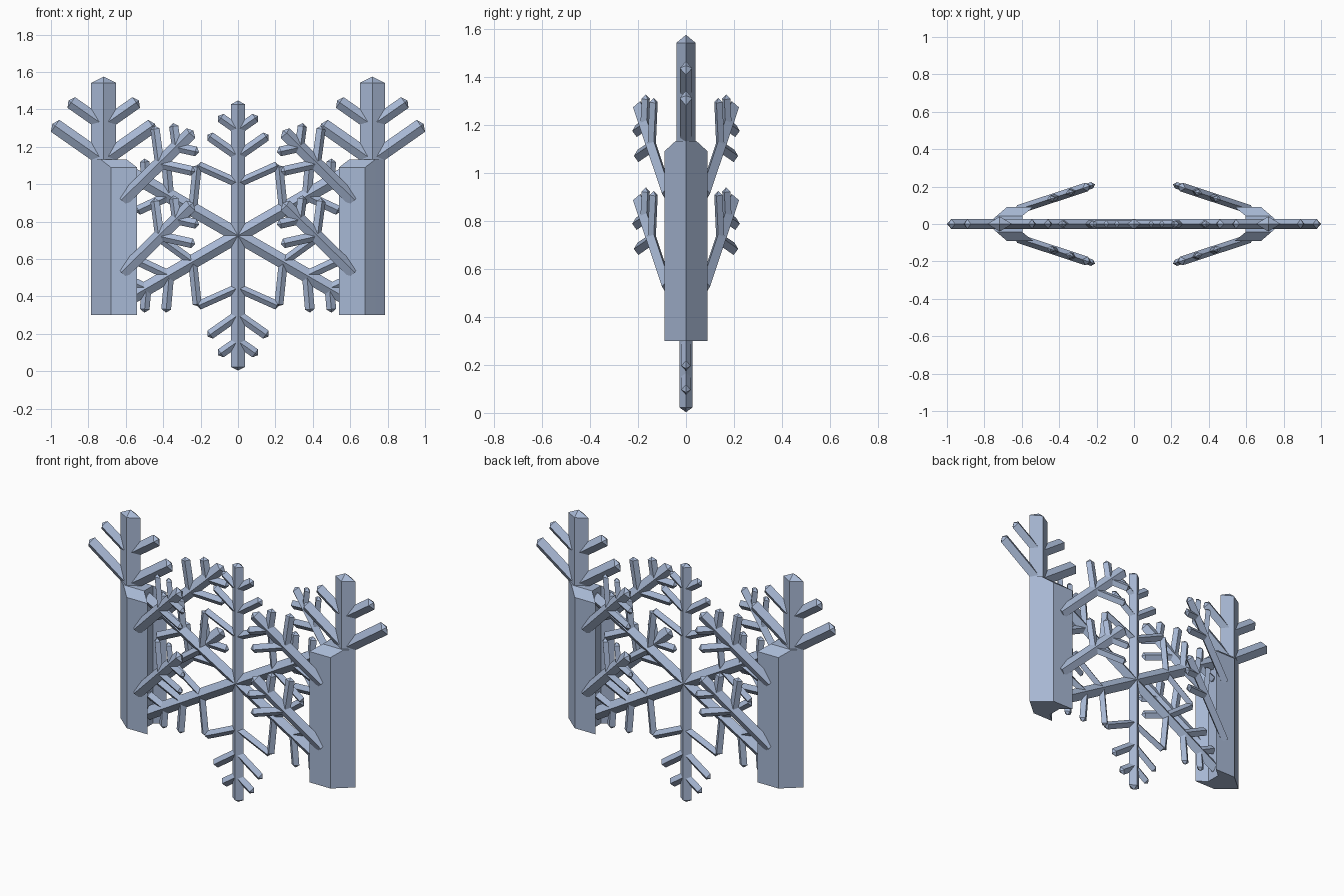
import bpy, bmesh, math
from mathutils import Vector

if "Cube" in bpy.data.objects:
    bpy.data.objects.remove(bpy.data.objects["Cube"])

ice = bpy.data.materials.new("pale_ice_blue")
ice.diffuse_color = (0.39, 0.48, 0.66, 1)
ice.use_nodes = True
ice.node_tree.nodes["Principled BSDF"].inputs["Base Color"].default_value = ice.diffuse_color


def finish(name, bm):
    bmesh.ops.recalc_face_normals(bm, faces=bm.faces)
    me = bpy.data.meshes.new(name)
    bm.to_mesh(me)
    bm.free()
    me.materials.append(ice)
    ob = bpy.data.objects.new(name, me)
    bpy.context.collection.objects.link(ob)


def crystal(bm, a, b, normal, half_w, half_d, tip):
    """Diamond-section bar from a to b with a pyramid tip at b."""
    d = (b - a).normalized()
    side = d.cross(normal)
    offs = [side * half_w, normal * half_d, -side * half_w, -normal * half_d]
    lo = [bm.verts.new(a + o) for o in offs]
    hi = [bm.verts.new(b - d * tip + o) for o in offs]
    apex = bm.verts.new(b)
    bm.faces.new(lo)
    for i in range(4):
        j = (i + 1) % 4
        bm.faces.new((lo[i], lo[j], hi[j], hi[i]))
        bm.faces.new((hi[i], hi[j], apex))


def frond(bm, base, u, v, angle, length, arm, twigs, spread=55):
    """Main bar in the u/v plane with mirrored pairs of side twigs.
    arm = (half_w, half_d, tip); twig = (distance, length, half_w, half_d)"""
    n = u.cross(v).normalized()

    def direction(deg):
        t = math.radians(deg)
        return u * math.cos(t) + v * math.sin(t)
    d = direction(angle)
    crystal(bm, base, base + d * length, n, *arm)
    for dist, tl, hw, hd in twigs:
        p = base + d * dist
        for s in (-1, 1):
            crystal(bm, p, p + direction(angle + s * spread) * tl, n, hw, hd, 0.018)


X, Z = Vector((1, 0, 0)), Vector((0, 0, 1))

# Central six-armed snowflake
bm = bmesh.new()
c = Vector((0, 0, 0.725))
for k in range(6):
    ang = 90 + 60 * k
    frond(bm, c, X, Z, ang, 0.722, (0.038, 0.028, 0.02),
          [(0.425, 0.20, 0.026, 0.02), (0.565, 0.13, 0.026, 0.02)])
    # inner web bars meeting between neighbouring arms
    t = math.radians(ang)
    p = c + (X * math.cos(t) + Z * math.sin(t)) * 0.28
    for s in (-30, 30):
        t = math.radians(ang + s)
        q = c + (X * math.cos(t) + Z * math.sin(t)) * 0.435
        crystal(bm, p, q, Vector((0, -1, 0)), 0.024, 0.02, 0.01)
finish("snowflake", bm)

section = [(0.54, -0.09), (0.68, -0.09), (0.735, -0.043), (0.785, 0), (0.735, 0.043),
           (0.68, 0.09), (0.54, 0.09), (0.597, 0.043), (0.597, -0.043)]

for sx, label in ((-1, "left"), (1, "right")):
    # Notched post with sloping top edges
    bm = bmesh.new()
    lo = [bm.verts.new((sx * x, y, 0.30)) for x, y in section]
    hi = [bm.verts.new((sx * x, y, 1.09 if abs(y) > 0.06 else 1.133)) for x, y in section]
    n = len(section)
    for i in range(n):
        j = (i + 1) % n
        bm.faces.new((lo[i], lo[j], hi[j], hi[i]))
    bm.faces.new(lo)
    for ids in ((0, 1, 2, 8), (8, 2, 3, 4, 7), (7, 4, 5, 6)):
        bm.faces.new([hi[i] for i in ids])
    finish(label + "_post", bm)

    # Crown on top of the post
    bm = bmesh.new()
    frond(bm, Vector((sx * 0.718, 0, 1.10)), X, Z, 90, 0.475, (0.067, 0.04, 0.033),
          [(0.03, 0.335, 0.039, 0.026), (0.215, 0.23, 0.035, 0.026)])
    finish(label + "_crown", bm)

    # Slanting fronds, front and back, upper and lower
    for sy, side in ((-1, "front"), (1, "back")):
        u = Vector((-sx * 0.38, sy * 0.125, 0)).normalized()
        for z, level in ((0.915, "upper"), (0.528, "lower")):
            bm = bmesh.new()
            frond(bm, Vector((sx * 0.617, sy * 0.078, z)), u, Z, 43, 0.545,
                  (0.036, 0.024, 0.02),
                  [(0.285, 0.205, 0.026, 0.018), (0.415, 0.13, 0.026, 0.018)])
            finish("_".join((level, label, side, "frond")), bm)
